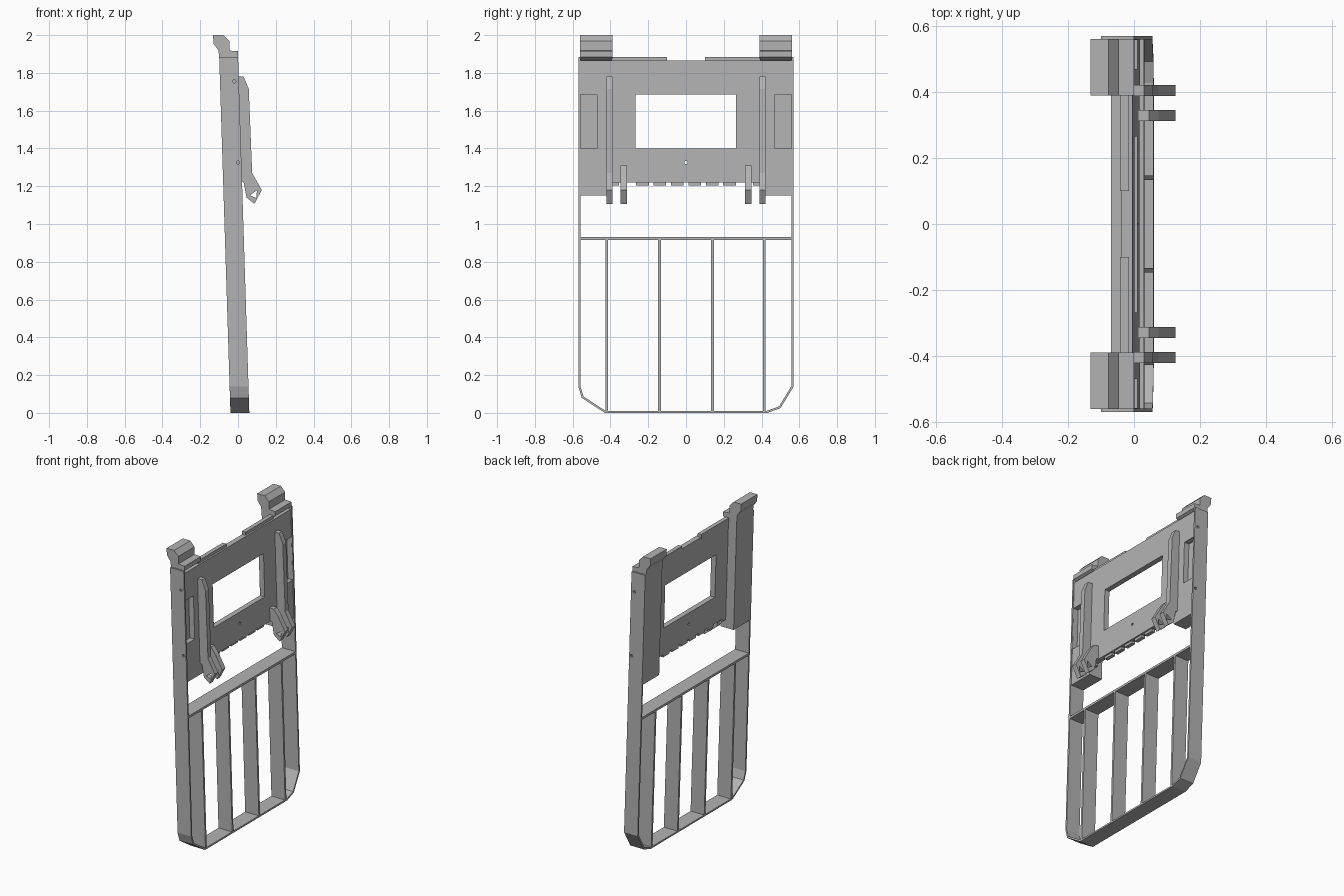
import bpy, bmesh, math
from mathutils import Vector

cube = bpy.data.objects.get("Cube")
if cube:
    bpy.data.objects.remove(cube, do_unlink=True)

grey = bpy.data.materials.new("plain grey")
grey.use_nodes = True
COLOUR = (0.45, 0.45, 0.45, 1)
grey.diffuse_color = COLOUR
grey.node_tree.nodes["Principled BSDF"].inputs["Base Color"].default_value = COLOUR


def lean(z):
    """Middle of the tilted frame at height z."""
    return 0.01 - 0.0316 * z


def prism(name, points, a, b, axis):
    """Extrude a (y,z) outline along x (tilted), or an (x,z) outline along y."""
    bm = bmesh.new()

    def place(p, d):
        if axis == "x":
            return (d + lean(p[1]), p[0], p[1])
        return (p[0], d, p[1])
    ring_a = [bm.verts.new(place(p, a)) for p in points]
    ring_b = [bm.verts.new(place(p, b)) for p in points]
    bm.faces.new(ring_a)
    bm.faces.new(ring_b[::-1])
    n = len(points)
    for i in range(n):
        j = (i + 1) % n
        bm.faces.new((ring_a[j], ring_a[i], ring_b[i], ring_b[j]))
    bmesh.ops.recalc_face_normals(bm, faces=bm.faces)
    mesh = bpy.data.meshes.new(name)
    bm.to_mesh(mesh)
    bm.free()
    mesh.materials.append(grey)
    obj = bpy.data.objects.new(name, mesh)
    bpy.context.collection.objects.link(obj)
    return obj


def rect(a0, a1, z0, z1):
    return [(a0, z0), (a1, z0), (a1, z1), (a0, z1)]


def circle(a, z, r, n=8):
    return [(a + r * math.cos(math.tau * i / n), z + r * math.sin(math.tau * i / n))
            for i in range(n)]


def cut(obj, cutters):
    """Cut holes, then remove the cutters."""
    for c in cutters:
        mod = obj.modifiers.new("hole", "BOOLEAN")
        mod.object = c
        mod.solver = "EXACT"
    bpy.context.view_layer.update()
    done = bpy.data.meshes.new_from_object(
        obj.evaluated_get(bpy.context.evaluated_depsgraph_get()))
    obj.modifiers.clear()
    obj.data = done
    for c in cutters:
        bpy.data.objects.remove(c, do_unlink=True)


def inset(points, t):
    """Mitred copy of an open outline, moved to its left by t."""
    out = []
    for i, p in enumerate(points):
        normals = []
        for k in (i - 1, i):
            if 0 <= k < len(points) - 1:
                d = (points[k + 1] - points[k]).normalized()
                normals.append(Vector((-d.y, d.x)))
        m = sum(normals, Vector((0, 0))).normalized()
        out.append(p + m * t / m.dot(normals[0]))
    return out


# Outer frame: two rails joined by a bent bottom strip
HALF = 0.05
outer = [Vector(p) for p in ((-0.57, 1.885), (-0.57, 0.14), (-0.552, 0.08), (-0.43, 0),
                             (0.43, 0), (0.50, 0.025), (0.57, 0.14), (0.57, 1.885))]
frame = prism("outer_frame", outer + inset(outer, 0.011)[::-1], -HALF, HALF, "x")
cut(frame, [prism("pin_cutter", circle(x, z, 0.009), -1, 1, "y")
            for x, z in ((-0.02, 1.755), (0, 1.325))])

# Crossbar and upright bars of the lower grille
prism("crossbar", rect(-0.56, 0.56, 0.915, 0.93), -HALF, HALF, "x")
for i, y in enumerate((-0.42, -0.14, 0.14, 0.415)):
    prism(f"upright_bar_{i + 1}", rect(y - 0.007, y + 0.007, 0.008, 0.917), -HALF, HALF, "x")

# Upper panel with window, side pockets and a small hole
FRONT, BACK = 0.045, 0.01
panel = prism("panel", rect(-0.56, 0.56, 1.22, 1.865), BACK, FRONT, "x")
holes = [rect(-0.268, 0.265, 1.40, 1.685), rect(-0.558, -0.47, 1.40, 1.685),
         rect(0.47, 0.558, 1.40, 1.685), circle(0, 1.325, 0.009)]
cut(panel, [prism("panel_cutter", h, -0.2, 0.2, "x") for h in holes])

# Teeth under the panel
for side in (-1, 1):
    for y, w in ((0.046, 0.034), (0.139, 0.034), (0.231, 0.034), (0.375, 0.02)):
        prism("tooth", rect(side * y - w, side * y + w, 1.203, 1.222), BACK, 0.035, "x")

# Rear columns with hooked heads, top strips and front arms, on both sides
column = [(-0.132, 2.0), (-0.077, 2.0), (-0.046, 1.968), (-0.046, 1.918), (0, 1.915),
          (0, 1.885), (lean(1.865) + BACK, 1.865), (lean(1.22) + BACK, 1.22),
          (lean(1.22) + FRONT, 1.22), (lean(1.15) + FRONT, 1.15),
          (lean(1.15) - HALF, 1.15), (lean(1.88) - HALF, 1.88),
          (-0.104, 1.92), (-0.13, 1.955)]
hook = [(0.075, 1.27), (0.126, 1.18), (0.087, 1.107), (0.045, 1.14), (0.03, 1.22)]
long_arm = [(-0.01, 1.78), (0.03, 1.78), (0.057, 1.715)] + hook + [(0.01, 1.23)]
short_arm = [(0.01, 1.31), (0.045, 1.31)] + hook + [(0.01, 1.23)]
eye = [(0.063, 1.152), (0.1, 1.178), (0.097, 1.137)]


def both_sides(name, points, y0, y1, axis="y"):
    made = []
    for side, label in ((-1, "front"), (1, "back")):
        a, b = sorted((side * y0, side * y1))
        made.append(prism(f"{label}_{name}", points, a, b, axis))
    return made


both_sides("column", column, 0.39, 0.56)
for name, shape, y0, y1 in (("long_arm", long_arm, 0.388, 0.422),
                            ("short_arm", short_arm, 0.312, 0.346)):
    for arm in both_sides(name, shape, y0, y1):
        cut(arm, [prism("eye_cutter", eye, -1, 1, "y")])
strip = [(-0.042, 1.86), (-0.015, 1.86), (-0.015, 1.885), (-0.042, 1.885)]
both_sides("top_strip", strip, 0.10, 0.395)
